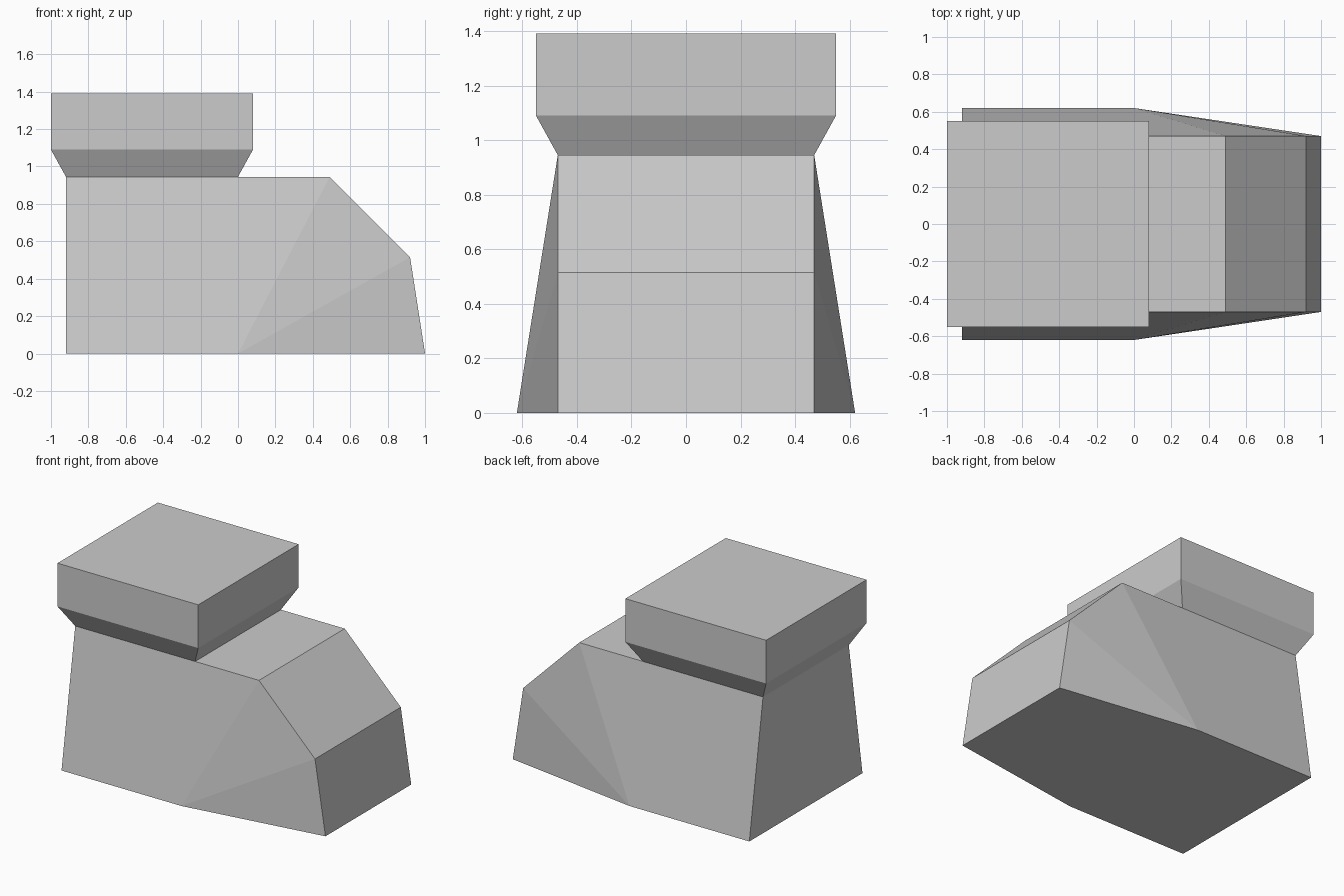
import bpy
import bmesh

cube = bpy.data.objects.get("Cube")
if cube:
    bpy.data.objects.remove(cube, do_unlink=True)

GREY = (0.6, 0.6, 0.6, 1)
mat = bpy.data.materials.new("plain grey")
mat.use_nodes = True
mat.diffuse_color = GREY
mat.node_tree.nodes["Principled BSDF"].inputs["Base Color"].default_value = GREY


def finish(name, bm):
    bmesh.ops.recalc_face_normals(bm, faces=bm.faces)
    mesh = bpy.data.meshes.new(name)
    bm.to_mesh(mesh)
    bm.free()
    mesh.materials.append(mat)
    obj = bpy.data.objects.new(name, mesh)
    bpy.context.collection.objects.link(obj)
    return obj


BACK, FRONT, TOP = -0.92, 1.0, 0.945
NARROW, WIDE = 0.47, 0.62

# Body: side outline as (x, half width, z), bridged across to its mirror image
outline = [
    (BACK, WIDE, 0), (0, WIDE, 0), (FRONT, NARROW, 0),
    (0.92, NARROW, 0.515), (0.49, NARROW, TOP),
    (0, NARROW, TOP), (BACK, NARROW, TOP),
]
bm = bmesh.new()
sides = [[bm.verts.new((x, s * y, z)) for x, y, z in outline] for s in (1, -1)]
for v in sides:
    bm.faces.new((v[0], v[1], v[5], v[6]))      # sloped rear flank
    for i in range(2, 5):                       # nose flank fans from the widest corner
        bm.faces.new((v[1], v[i], v[i + 1]))
left, right = sides
count = len(outline)
for i in range(count):
    j = (i + 1) % count
    bm.faces.new((left[i], left[j], right[j], right[i]))
finish("body", bm)

# Cap: flared collar rising into a straight slab, lofted from rectangles
levels = [
    (BACK, 0, NARROW, TOP),
    (-1.0, 0.08, 0.55, 1.09),
    (-1.0, 0.08, 0.55, 1.39),
]
bm = bmesh.new()
rings = [
    [bm.verts.new(p) for p in ((x0, -y, z), (x1, -y, z), (x1, y, z), (x0, y, z))]
    for x0, x1, y, z in levels
]
for low, high in zip(rings, rings[1:]):
    for i in range(4):
        j = (i + 1) % 4
        bm.faces.new((low[i], low[j], high[j], high[i]))
bm.faces.new(rings[0])
bm.faces.new(rings[-1])
finish("flared_cap", bm)
